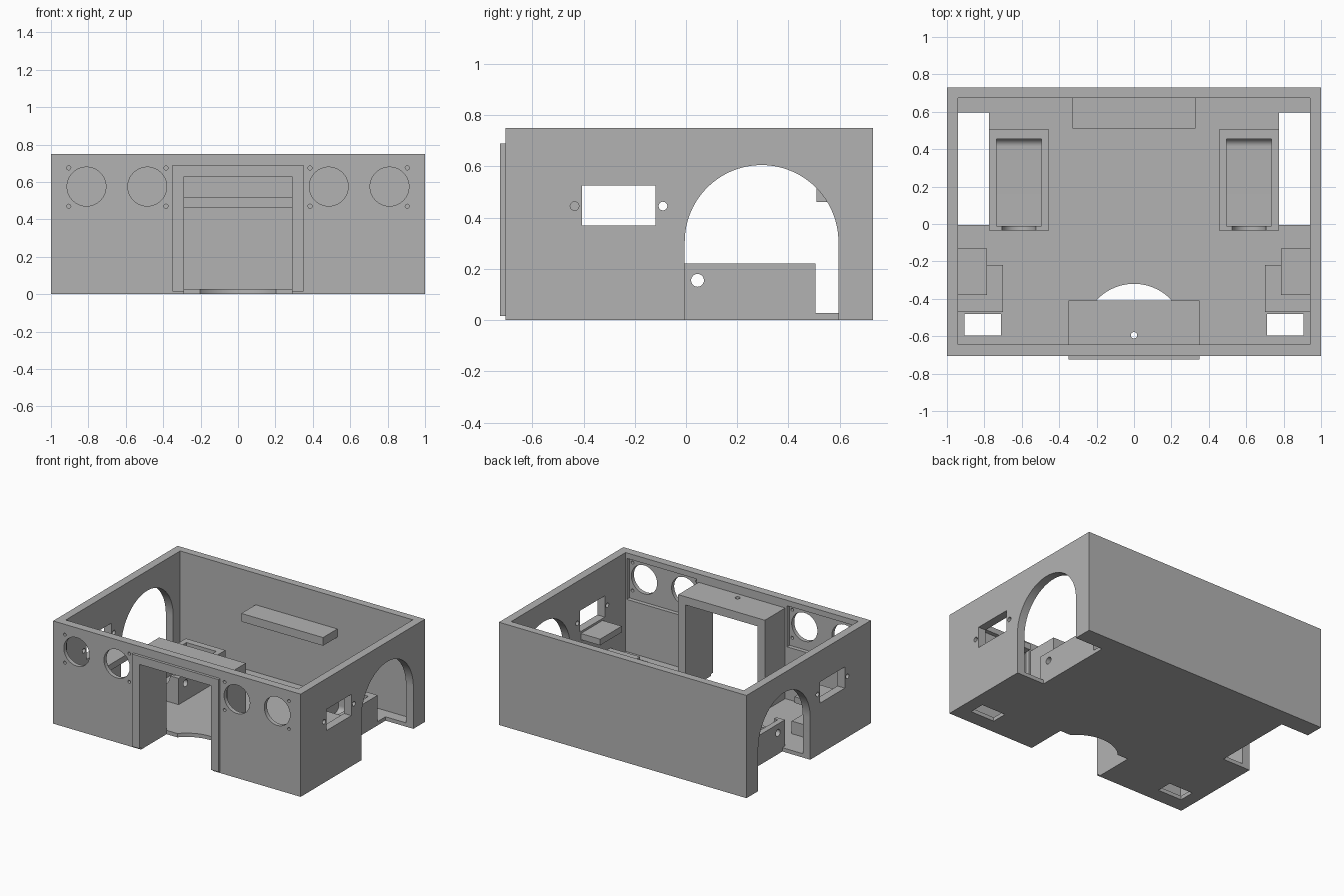
import bpy, bmesh, math
from mathutils import Matrix, Vector

old = bpy.data.objects.get("Cube")
if old:
    bpy.data.objects.remove(old, do_unlink=True)

grey = bpy.data.materials.new("matte grey")
grey.use_nodes = True
grey.diffuse_color = (0.45, 0.45, 0.45, 1)
grey.node_tree.nodes["Principled BSDF"].inputs["Base Color"].default_value = (0.45, 0.45, 0.45, 1)
parts = []


def finish(bm, name):
    bmesh.ops.recalc_face_normals(bm, faces=bm.faces)
    mesh = bpy.data.meshes.new(name)
    bm.to_mesh(mesh)
    bm.free()
    mesh.materials.append(grey)
    ob = bpy.data.objects.new(name, mesh)
    bpy.context.collection.objects.link(ob)
    return ob


def box(x0, x1, y0, y1, z0, z1, name="cutter"):
    bm = bmesh.new()
    size = Vector((abs(x1 - x0), y1 - y0, z1 - z0))
    mid = Vector((x0 + x1, y0 + y1, z0 + z1)) / 2
    bmesh.ops.create_cube(bm, size=1, matrix=Matrix.Translation(mid) @ Matrix.Diagonal(size).to_4x4())
    return finish(bm, name)


def rod(centre, radius, length, axis, segments=48):
    bm = bmesh.new()
    turn = {"x": Matrix.Rotation(math.pi / 2, 4, "Y"),
            "y": Matrix.Rotation(math.pi / 2, 4, "X"), "z": Matrix()}[axis]
    bmesh.ops.create_cone(bm, cap_ends=True, segments=segments, radius1=radius, radius2=radius,
                          depth=length, matrix=Matrix.Translation(centre) @ turn)
    return finish(bm, "cutter")


def prism(points, x0, x1):
    """Extrude a (y, z) outline along x."""
    bm = bmesh.new()
    face = bm.faces.new([bm.verts.new((x0, y, z)) for y, z in points])
    new = bmesh.ops.extrude_face_region(bm, geom=[face])["geom"]
    bmesh.ops.translate(bm, vec=(x1 - x0, 0, 0), verts=[v for v in new if isinstance(v, bmesh.types.BMVert)])
    return finish(bm, "cutter")


def cut(ob, *cutters):
    for c in cutters:
        mod = ob.modifiers.new("cut", "BOOLEAN")
        mod.operation, mod.solver, mod.object = "DIFFERENCE", "EXACT", c
        bpy.context.view_layer.update()
        mesh = bpy.data.meshes.new_from_object(ob.evaluated_get(bpy.context.evaluated_depsgraph_get()))
        ob.modifiers.clear()
        ob.data = mesh
        bpy.data.objects.remove(c, do_unlink=True)


def arc(cy, cz, r, a0, a1, n):
    angles = [math.radians(a0 + (a1 - a0) * i / n) for i in range(n + 1)]
    return [(cy + r * math.cos(a), cz + r * math.sin(a)) for a in angles]


# Open-topped shell with doorway and rounded floor notch
shell = box(-1, 1, -0.705, 0.73, 0, 0.75, "body_shell")
cut(shell, box(-0.94, 0.94, -0.645, 0.675, 0.028, 1),
    box(-0.29, 0.29, -1, -0.41, -0.1, 0.63),
    rod((0, -0.595, 0), 0.275, 0.2, "z", 96))
parts.append(shell)

for s, side in ((1, "left"), (-1, "right")):
    # Wheel arch, floor well, floor hole, side window and its screw holes
    arch = [(-0.005, -0.1)] + arc(0.295, 0.305, 0.3, 180, 0, 48) + [(0.595, -0.1)]
    cut(shell, prism(arch, s * 0.9, s * 1.1),
        box(s * 0.775, s * 0.95, -0.005, 0.595, -0.1, 0.1),
        box(s * 0.71, s * 0.905, -0.595, -0.48, -0.1, 0.1),
        box(s * 0.9, s * 1.1, -0.405, -0.12, 0.37, 0.525),
        rod((s, -0.435, 0.445), 0.017, 0.3, "x", 24),
        rod((s, -0.09, 0.445), 0.017, 0.3, "x", 24))

    # Recessed lamp panel with two round openings and corner screw holes
    cut(shell, box(s * 0.365, s * 0.93, -0.675, -0.6, 0.41, 0.71))
    for x in (0.485, 0.81):
        cut(shell, rod((s * x, -0.68, 0.575), 0.104, 0.2, "y", 64))
    for x in (0.385, 0.905):
        for z in (0.47, 0.675):
            cut(shell, rod((s * x, -0.68, z), 0.011, 0.2, "y", 16))

    # Motor tray with a rounded pocket, a shaft notch and a cross hole
    tray = box(s * 0.455, s * 0.775, -0.035, 0.505, 0.0, 0.22, side + "_motor_tray")
    pocket = [(-0.01, 0.4), (-0.01, 0.05)] + arc(0.415, 0.09, 0.04, -90, 0, 10) + [(0.455, 0.4)]
    cut(tray, prism(pocket, s * 0.495, s * 0.735),
        rod((s * 0.615, -0.03, 0.22), 0.09, 0.1, "y"),
        rod((s * 0.615, 0.045, 0.155), 0.025, 0.5, "x", 32))
    parts.append(tray)

    # Shelf below the window and low block on the floor
    parts.append(box(s * 0.785, s * 0.94, -0.38, -0.13, 0.31, 0.355, side + "_window_shelf"))
    parts.append(box(s * 0.70, s * 0.94, -0.47, -0.22, 0.028, 0.12, side + "_floor_block"))

# Doorway housing inside and raised frame outside
housing = box(-0.35, 0.35, -0.645, -0.41, 0.028, 0.69, "doorway_housing")
cut(housing, box(-0.29, 0.29, -1, 0, -0.1, 0.63),
    rod((0, -0.595, 0.66), 0.017, 0.2, "z", 24))
frame = box(-0.35, 0.35, -0.725, -0.705, 0.015, 0.69, "doorway_frame")
cut(frame, box(-0.29, 0.29, -1, 0, -0.1, 0.63))

# Ledge on the rear wall
ledge = box(-0.33, 0.33, 0.51, 0.675, 0.46, 0.52, "rear_ledge")
parts += [housing, frame, ledge]

bpy.ops.object.select_all(action="DESELECT")
for ob in parts:
    ob.select_set(True)
bpy.context.view_layer.objects.active = shell
bpy.ops.object.shade_smooth_by_angle(angle=math.radians(30))
